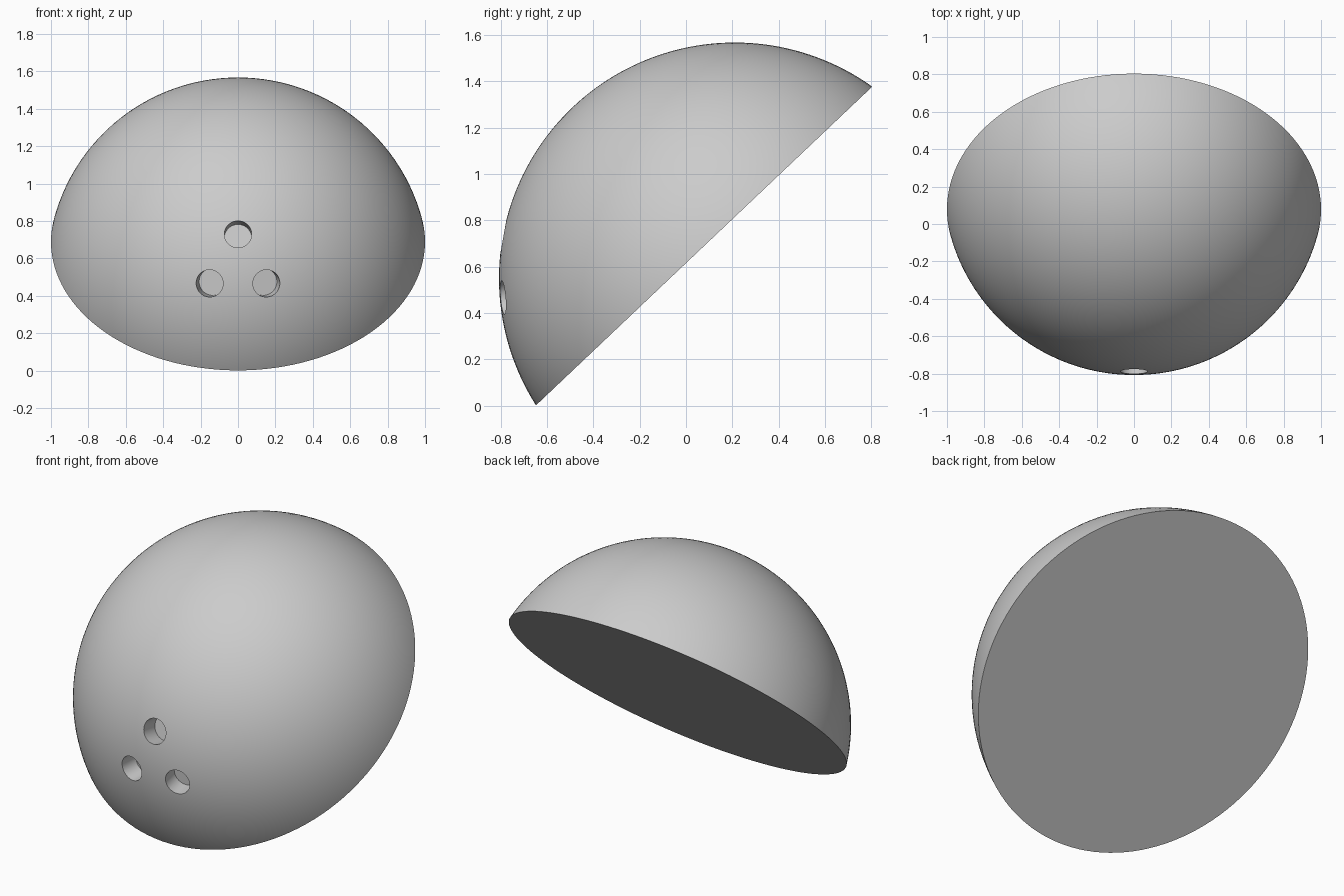
import bpy, bmesh, math
from mathutils import Matrix, Vector

cube = bpy.data.objects.get("Cube")
if cube:
    bpy.data.objects.remove(cube, do_unlink=True)

OFFSET = 0.193                        # sphere centre to cut plane
RADIUS = math.sqrt(1 + OFFSET ** 2)   # gives a cut rim of radius 1
TILT = math.radians(43.46)
CENTRE = Vector((0, 0.211, 0.549))
HOLE_RADIUS, HOLE_DEPTH = 0.073, 0.11

grey = bpy.data.materials.new("plain grey")
grey.use_nodes = True
colour = (0.6, 0.6, 0.6, 1)
grey.diffuse_color = colour
grey.node_tree.nodes["Principled BSDF"].inputs["Base Color"].default_value = colour


def make_object(name, bm):
    mesh = bpy.data.meshes.new(name)
    bm.to_mesh(mesh)
    bm.free()
    mesh.materials.append(grey)
    obj = bpy.data.objects.new(name, mesh)
    bpy.context.collection.objects.link(obj)
    return obj


# Domed body: sphere sliced by a plane, then tilted forward
bm = bmesh.new()
bmesh.ops.create_uvsphere(bm, u_segments=128, v_segments=96, radius=RADIUS)
cut = bmesh.ops.bisect_plane(bm, geom=bm.verts[:] + bm.edges[:] + bm.faces[:],
                             plane_co=(0, 0, OFFSET), plane_no=(0, 0, 1), clear_inner=True)
rim = [e for e in cut["geom_cut"] if isinstance(e, bmesh.types.BMEdge)]
bmesh.ops.contextual_create(bm, geom=rim)
bmesh.ops.recalc_face_normals(bm, faces=bm.faces[:])
bm.transform(Matrix.Translation(CENTRE) @ Matrix.Rotation(TILT, 4, "X"))
body = make_object("domed_body", bm)

# Three finger holes pointing at the sphere centre
bm = bmesh.new()
for i in range(3):
    turn = math.radians(90 + 120 * i)
    spread = 0.175
    direction = Vector((spread * math.cos(turn), -1, spread * math.sin(turn) + 0.005)).normalized()
    place = (Matrix.Translation(CENTRE + direction * RADIUS)
             @ direction.to_track_quat("Z", "Y").to_matrix().to_4x4())
    bmesh.ops.create_cone(bm, cap_ends=True, segments=48, radius1=HOLE_RADIUS,
                          radius2=HOLE_RADIUS, depth=2 * HOLE_DEPTH, matrix=place)
cutter = make_object("hole_cutter", bm)
cutter.hide_render = True

# Carve the holes and shade smooth with crisp edges
carve = body.modifiers.new("finger holes", "BOOLEAN")
carve.operation = "DIFFERENCE"
carve.solver = "EXACT"
carve.object = cutter
bpy.ops.object.select_all(action="DESELECT")
bpy.context.view_layer.objects.active = body
body.select_set(True)
bpy.ops.object.modifier_apply(modifier=carve.name)
bpy.data.objects.remove(cutter, do_unlink=True)
bpy.ops.object.shade_smooth_by_angle(angle=math.radians(30))
